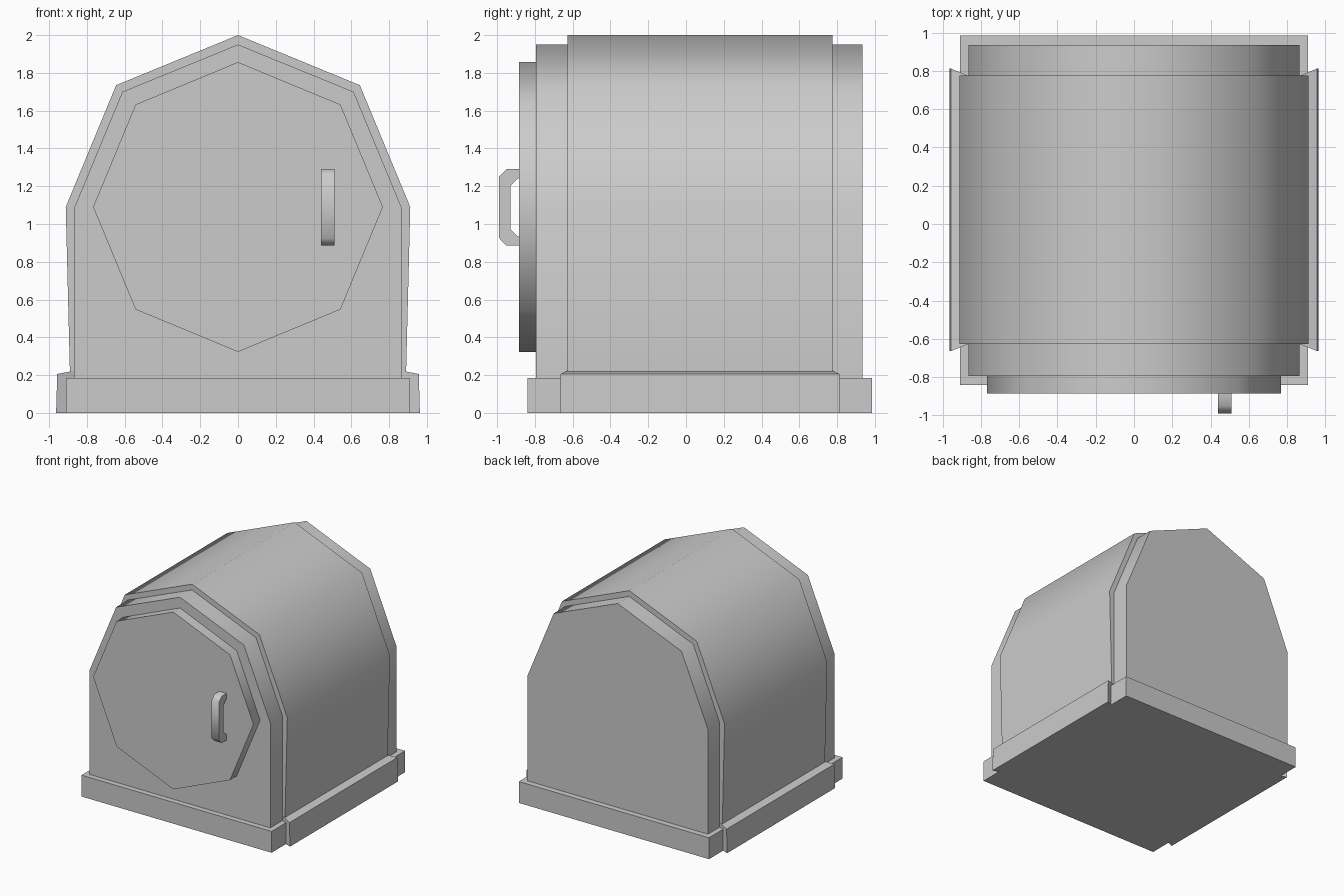
import bpy, bmesh
from math import sin, cos, pi, radians

if "Cube" in bpy.data.objects:
    bpy.data.objects.remove(bpy.data.objects["Cube"])


def make(name, verts, faces, smooth=None):
    mesh = bpy.data.meshes.new(name)
    mesh.from_pydata(verts, [], faces)
    bm = bmesh.new()
    bm.from_mesh(mesh)
    bmesh.ops.recalc_face_normals(bm, faces=bm.faces)
    bm.to_mesh(mesh)
    bm.free()
    ob = bpy.data.objects.new(name, mesh)
    bpy.context.collection.objects.link(ob)
    if smooth:
        bpy.ops.object.select_all(action='DESELECT')
        bpy.context.view_layer.objects.active = ob
        ob.select_set(True)
        bpy.ops.object.shade_smooth_by_angle(angle=radians(smooth))
    return ob


def prism(name, profile, a, b, to3d, smooth=None):
    """Extrude a closed 2D profile from a to b along the remaining axis."""
    n = len(profile)
    verts = [to3d(p, q, d) for d in (a, b) for p, q in profile]
    faces = [tuple(range(n)), tuple(range(n, 2 * n))]
    faces += [(i, (i + 1) % n, n + (i + 1) % n, n + i) for i in range(n)]
    return make(name, verts, faces, smooth)


def along_y(x, z, y):
    return (x, y, z)


def along_x(y, z, x):
    return (x, y, z)


def arch(half, peak):
    """Mirror the right half of an arch and add its peak."""
    return half + [(0, peak)] + [(-x, z) for x, z in reversed(half)]


# Base plinth
prism("base", [(-0.91, 0), (0.91, 0), (0.91, 0.185), (-0.91, 0.185)],
      -0.84, 0.985, along_y)

# Inner body
prism("body", arch([(0.865, 0.1), (0.865, 1.09), (0.612, 1.70)], 1.95),
      -0.793, 0.935, along_y, 60)

# Outer shell wrapped around the body
prism("outer_shell", arch([(0.888, 0.1), (0.89, 0.22), (0.912, 1.09), (0.645, 1.735)], 2.0),
      -0.628, 0.775, along_y, 60)

# Flared skirts at the foot of the shell
for side, s in (("right", 1), ("left", -1)):
    ring = []
    for z_in, z_out in ((0, 0), (0.223, 0.206)):
        x_out = 0.963 if z_out == 0 else 0.957
        ring += [(s * 0.868, -0.628, z_in), (s * x_out, -0.664, z_out),
                 (s * x_out, 0.812, z_out), (s * 0.868, 0.775, z_in)]
    make("skirt_" + side, ring,
         [(0, 1, 2, 3), (4, 5, 6, 7), (0, 1, 5, 4), (1, 2, 6, 5), (2, 3, 7, 6), (3, 0, 4, 7)])

# Octagonal door
door = [(0.767 * sin(i * pi / 4), 1.09 + 0.767 * cos(i * pi / 4)) for i in range(8)]
prism("door", door, -0.885, -0.78, along_y, 60)

# Door handle, mirrored about its mid height
upper = [(-0.875, 1.24), (-0.892, 1.24), (-0.93, 1.202)]
outer = [(-0.989, 1.25), (-0.95, 1.29), (-0.875, 1.29)]
mid = 1.0875


def flip(pts):
    return [(y, 2 * mid - z) for y, z in reversed(pts)]


prism("door_handle", upper + flip(upper) + flip(outer) + outer,
      0.44, 0.51, along_x, 60)
